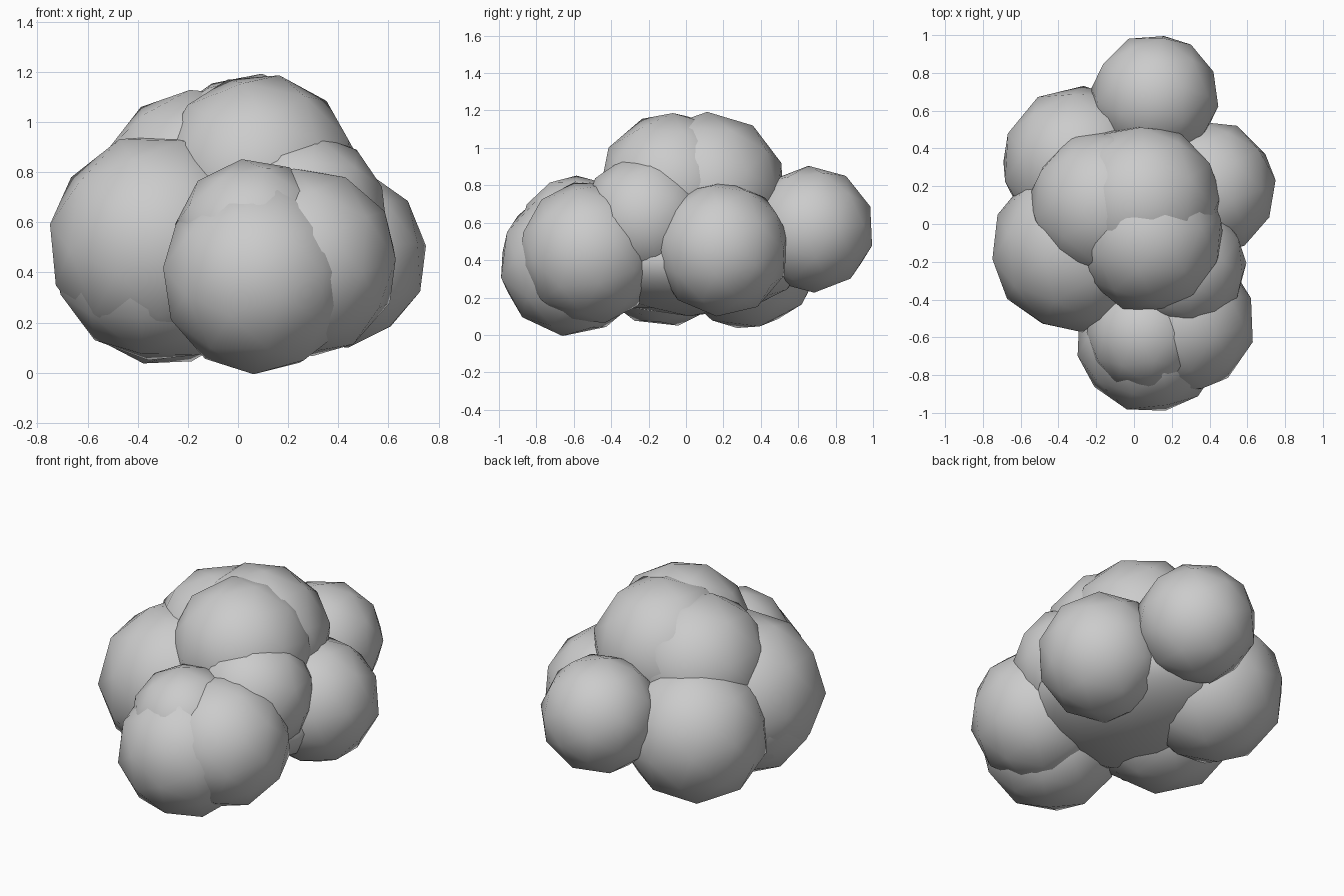
import bpy, random
from math import tau

if "Cube" in bpy.data.objects:
    bpy.data.objects.remove(bpy.data.objects["Cube"])

random.seed(4)

# Each leafy clump: name, centre (x, y, z), radius
CLUMPS = [
    ("back_clump", (0.11, 0.67, 0.565), 0.34),
    ("right_clump", (0.39, 0.19, 0.46), 0.365),
    ("back_left_clump", (-0.29, 0.32, 0.44), 0.415),
    ("left_clump", (-0.31, -0.13, 0.515), 0.45),
    ("lower_left_clump", (-0.31, -0.12, 0.47), 0.43),
    ("crown_front_clump", (0.08, -0.07, 0.79), 0.405),
    ("crown_back_clump", (0.05, 0.12, 0.78), 0.415),
    ("crown_left_clump", (-0.15, 0.10, 0.73), 0.41),
    ("front_right_upper_clump", (0.25, -0.215, 0.62), 0.35),
    ("front_right_clump", (0.26, -0.515, 0.44), 0.385),
    ("front_clump", (0.085, -0.61, 0.385), 0.395),
    ("front_top_clump", (0.06, -0.58, 0.54), 0.315),
]


def ball(name, centre, radius, turn=(0, 0, 0), scale=(1, 1, 1)):
    bpy.ops.mesh.primitive_ico_sphere_add(
        subdivisions=2, radius=radius, location=centre, rotation=turn)
    obj = bpy.context.object
    obj.name = name
    obj.scale = scale
    bpy.ops.object.shade_smooth()


# Low-poly balls, turned at random so the facets differ, shaded smooth
for name, centre, radius in CLUMPS:
    ball(name, centre, radius, [random.uniform(0, tau) for _ in range(3)])

# Flattened core closing the underside between the clumps
ball("core", (0, 0.02, 0.40), 1, scale=(0.56, 0.64, 0.30))
